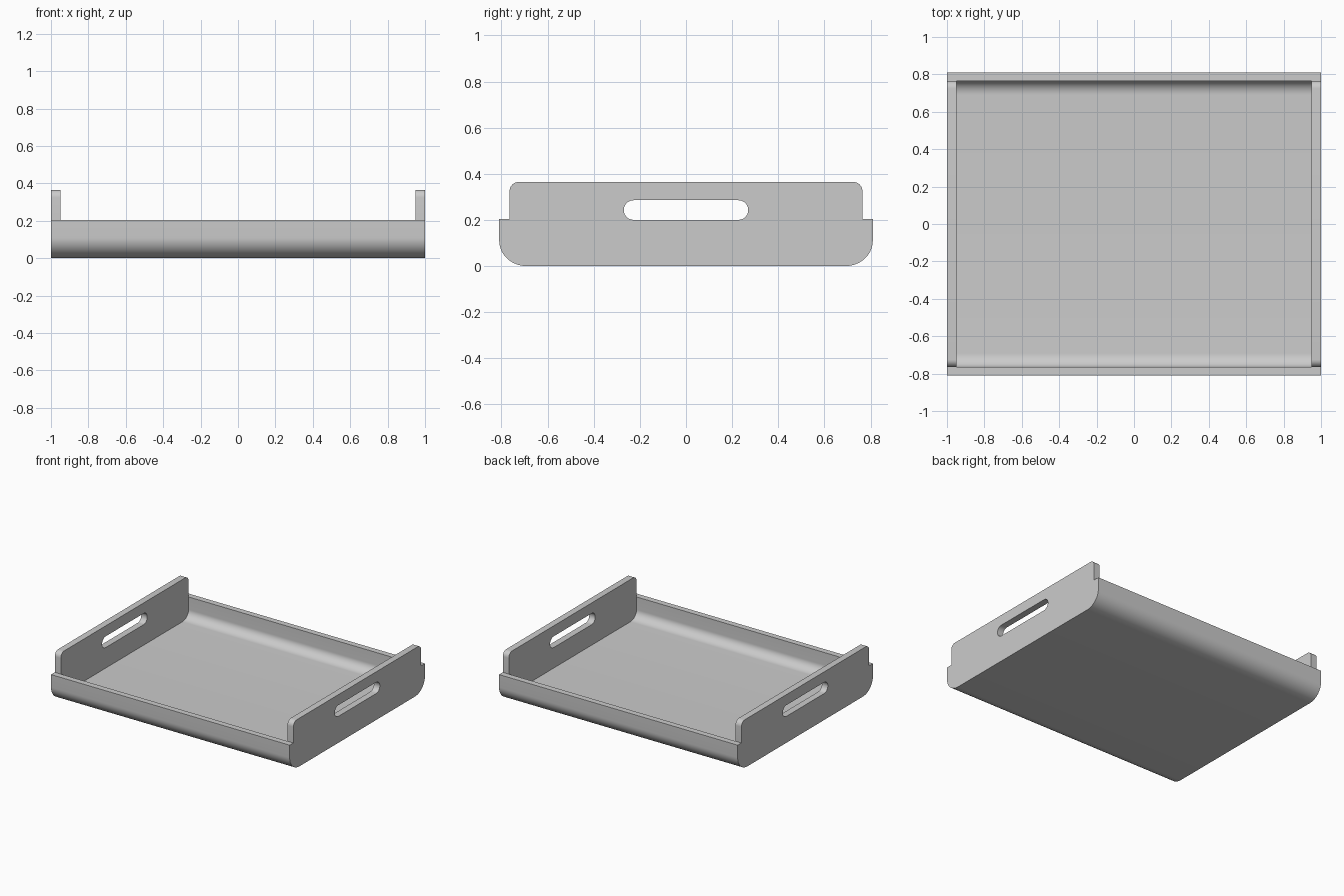
import bpy, bmesh
from math import cos, sin, pi, radians

if "Cube" in bpy.data.objects:
    bpy.data.objects.remove(bpy.data.objects["Cube"])

W, H, T = 0.81, 0.205, 0.045      # half depth, wall height, board thickness
RY, RZ = 0.12, 0.11               # bend radii of the tray's long edges


def arc(cy, cz, ry, rz, a0, a1, n=14):
    return [(cy + ry * cos(radians(a0 + (a1 - a0) * i / n)),
             cz + rz * sin(radians(a0 + (a1 - a0) * i / n))) for i in range(n + 1)]


def mirrored(right):
    """Close a right-hand half outline with its mirror image."""
    return right + [(-y, z) for y, z in reversed(right)]


def extrude_profile(name, loops, x, half_thickness):
    """Fill y-z outlines (later loops are holes) and extrude them along x."""
    cu = bpy.data.curves.new(name, 'CURVE')
    cu.dimensions = '2D'
    cu.fill_mode = 'BOTH'
    cu.extrude = half_thickness
    for pts in loops:
        sp = cu.splines.new('POLY')
        sp.points.add(len(pts) - 1)
        for p, (y, z) in zip(sp.points, pts):
            p.co = (y, z, 0, 1)
        sp.use_cyclic_u = True
    ob = bpy.data.objects.new(name, cu)
    bpy.context.collection.objects.link(ob)
    ob.rotation_euler = (pi / 2, 0, pi / 2)
    ob.location.x = x
    bpy.ops.object.select_all(action='DESELECT')
    bpy.context.view_layer.objects.active = ob
    ob.select_set(True)
    bpy.ops.object.convert(target='MESH')
    ob = bpy.context.object
    bm = bmesh.new()
    bm.from_mesh(ob.data)
    bmesh.ops.remove_doubles(bm, verts=bm.verts, dist=1e-5)
    bmesh.ops.recalc_face_normals(bm, faces=bm.faces)
    bm.to_mesh(ob.data)
    bm.free()
    bpy.ops.object.shade_smooth_by_angle(angle=radians(30))
    return ob


# Bent tray: floor and both long walls in one U-shaped board
outer = arc(W - RY, RZ, RY, RZ, -90, 0) + [(W, H)]
inner = arc(W - RY, RZ, RY - T, RZ - T, -90, 0) + [(W - T, H)]
left_outer = [(-y, z) for y, z in reversed(outer)]
left_inner = [(-y, z) for y, z in inner]
extrude_profile("tray_body", [outer + inner[::-1] + left_inner + left_outer], 0, 1.0)

# End panels sitting inside the U, each with a slotted handle
panel = mirrored(arc(W - RY, RZ, RY - T, RZ - T, -90, 0)
                 + arc(W - T - 0.04, 0.325, 0.04, 0.04, 0, 90, 8))
r = 0.0425
slot = mirrored(arc(0.27 - r, 0.243, r, r, -90, 90, 16))
for side, x in (("left", -0.975), ("right", 0.975)):
    extrude_profile(side + "_handle_panel", [panel, slot], x, 0.025)
